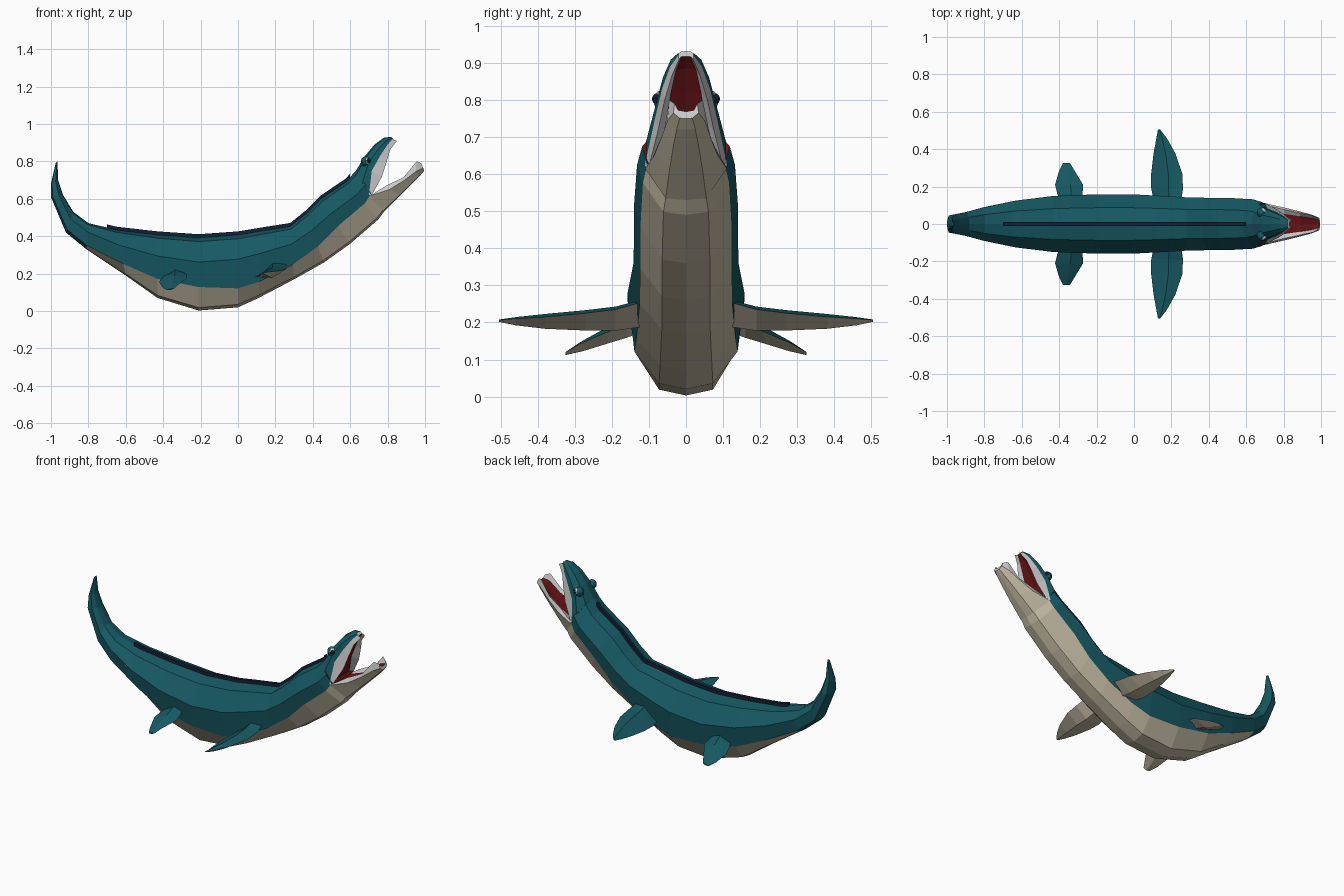
import bpy, bmesh
from mathutils import Vector

if "Cube" in bpy.data.objects:
    bpy.data.objects.remove(bpy.data.objects["Cube"])


def mat(name, rgb):
    m = bpy.data.materials.new(name)
    m.diffuse_color = (*rgb, 1)
    m.use_nodes = True
    m.node_tree.nodes["Principled BSDF"].inputs["Base Color"].default_value = m.diffuse_color
    return m


TEAL = mat("teal", (0.008, 0.10, 0.125))
BEIGE = mat("beige", (0.55, 0.49, 0.37))
NAVY = mat("navy", (0.006, 0.014, 0.035))
RED = mat("red", (0.14, 0.006, 0.008))
WHITE = mat("white", (0.75, 0.75, 0.74))
MATS = [TEAL, BEIGE, NAVY, RED, WHITE]
T, B, N, R, W = range(5)


def loft(name, rings, strips, caps):
    """Skin closed rings; strips(i, j) gives the colour of quad j in span i."""
    bm = bmesh.new()
    vs = [[bm.verts.new(p) for p in ring] for ring in rings]
    n = len(rings[0])
    for i in range(len(vs) - 1):
        for j in range(n):
            k = (j + 1) % n
            f = bm.faces.new((vs[i][j], vs[i][k], vs[i + 1][k], vs[i + 1][j]))
            f.material_index = strips(i, j)
    for ring, c in ((vs[0], caps[0]), (vs[-1], caps[1])):
        bm.faces.new(ring).material_index = c
    bmesh.ops.recalc_face_normals(bm, faces=bm.faces)
    me = bpy.data.meshes.new(name)
    bm.to_mesh(me)
    bm.free()
    for m in MATS:
        me.materials.append(m)
    ob = bpy.data.objects.new(name, me)
    bpy.context.collection.objects.link(ob)
    return ob


def sym(half):
    """Half ring (first and last point on the centre plane) to full ring."""
    return half + [(x, -y, z) for x, y, z in half[-2:0:-1]]


def sym_strips(cols):
    full = cols + cols[::-1]
    return lambda i, j: full[j]


def pt(a, b, f, y):
    """Point between two (x, z) pairs at side offset y."""
    return (a[0] + (b[0] - a[0]) * f, y, a[1] + (b[1] - a[1]) * f)


# Body: back point, belly point, half width, height of colour line
body = [
    ((-.965, .80), (-.975, .79), .010, .15),
    ((-.962, .70), (-1.0, .68), .035, .15),
    ((-.935, .62), (-1.0, .61), .052, .15),
    ((-.88, .53), (-.92, .42), .065, .15),
    ((-.80, .47), (-.81, .33), .09, .15),
    ((-.65, .435), (-.60, .19), .125, .25),
    ((-.43, .41), (-.43, .07), .15, .30),
    ((-.21, .395), (-.21, .003), .158, .32),
    ((0, .41), (0, .02), .158, .26),
    ((.12, .43), (.11, .07), .152, .24),
    ((.28, .455), (.30, .17), .142, .28),
    ((.36, .52), (.46, .26), .14, .33),
    ((.44, .60), (.60, .36), .14, .40),
    ((.58, .695), (.75, .49), .132, .42),
    ((.63, .75), (.78, .53), .118, .45),
]
rings = []
for top, bot, w, c in body:
    rings.append(sym([pt(bot, top, 1, 0), pt(bot, top, .94, .55 * w),
                      pt(bot, top, .66, w), pt(bot, top, c, .88 * w),
                      pt(bot, top, .04, .46 * w), pt(bot, top, 0, 0)]))
cols = [T, T, T, B, B]
cols += cols[::-1]
loft("body", rings, lambda i, j: T if i < 4 else cols[j], (T, R))

# Dark ridge along the back
ridge = []
path = [(-.70, .447)] + [s[0] for s in body[5:14]] + [(.60, .72)]
for x, z in path:
    ridge.append([(x, -.012, z - .02), (x, -.01, z + .016),
                  (x, .01, z + .016), (x, .012, z - .02)])
loft("back_ridge", ridge, lambda i, j: N, (N, N))

# Upper jaw: crown, lip, tooth edge, half width
upper = [
    ((.63, .75), (.70, .62), (.715, .62), .118),
    ((.68, .83), (.715, .75), (.77, .72), .088),
    ((.73, .89), (.76, .83), (.795, .80), .068),
    ((.78, .927), (.80, .89), (.815, .865), .045),
    ((.82, .932), (.825, .92), (.85, .91), .022),
]
rings = []
for top, lip, tooth, w in upper:
    rings.append(sym([pt(top, lip, 0, 0), pt(top, lip, .1, .55 * w),
                      pt(top, lip, .5, .92 * w), pt(lip, tooth, 0, w * .95),
                      pt(lip, tooth, 1, .85 * w), pt(lip, tooth, .35, .6 * w),
                      pt(lip, tooth, .2, 0)]))
loft("upper_jaw", rings, sym_strips([T, T, T, W, W, R]), (R, W))

# Lower jaw: chin, lip, tooth edge, half width
lower = [
    ((.78, .53), (.705, .615), (.715, .622), .110),
    ((.87, .62), (.81, .65), (.80, .675), .086),
    ((.93, .68), (.89, .70), (.885, .715), .066),
    ((.97, .72), (.95, .745), (.955, .80), .050),
    ((.995, .75), (.99, .765), (.98, .79), .034),
]
rings = []
for chin, lip, tooth, w in lower:
    rings.append(sym([pt(chin, lip, 0, 0), pt(chin, lip, .06, .5 * w),
                      pt(chin, lip, 1, w), pt(lip, tooth, 1, .9 * w),
                      pt(lip, tooth, .3, .62 * w), pt(lip, tooth, .15, 0)]))
loft("lower_jaw", rings, sym_strips([B, B, W, W, R]), (R, W))

# Flippers: y, rear edge (x, z), front edge (x, z), thickness
front_fin = [
    (.10, (.11, .19), (.25, .26), .075),
    (.19, (.092, .18), (.262, .235), .065),
    (.27, (.092, .182), (.258, .225), .055),
    (.38, (.105, .188), (.22, .215), .04),
    (.46, (.12, .195), (.175, .21), .022),
    (.505, (.128, .203), (.14, .206), .006),
]
rear_fin = [
    (.10, (-.38, .20), (-.30, .22), .06),
    (.16, (-.41, .175), (-.275, .195), .055),
    (.21, (-.422, .155), (-.272, .175), .045),
    (.28, (-.402, .125), (-.315, .145), .028),
    (.325, (-.38, .112), (-.342, .12), .008),
]


def flipper(name, secs, s):
    rings = []
    for y, a, b, t in secs:
        up = Vector(pt(a, b, .55, s * y))
        rings.append([(a[0], s * y, a[1]), up + Vector((0, 0, t / 2)),
                      (b[0], s * y, b[1]), up - Vector((0, 0, t / 2))])
    loft(name, rings, lambda i, j: T if j < 2 else B, (T, T))


def ball(name, loc, r, m):
    bpy.ops.mesh.primitive_uv_sphere_add(segments=10, ring_count=7, radius=r, location=loc)
    ob = bpy.context.object
    ob.name = name
    ob.data.materials.append(m)


for side, s in (("left", 1), ("right", -1)):
    flipper("front_flipper_" + side, front_fin, s)
    flipper("rear_flipper_" + side, rear_fin, s)
    # Eyes: lid ball with pale eyeball peeking out
    ball("eyelid_" + side, (.682, s * .062, .80), .027, TEAL)
    ball("eyeball_" + side, (.690, s * .069, .802), .021, WHITE)
    ball("pupil_" + side, (.695, s * .076, .803), .0155, NAVY)
